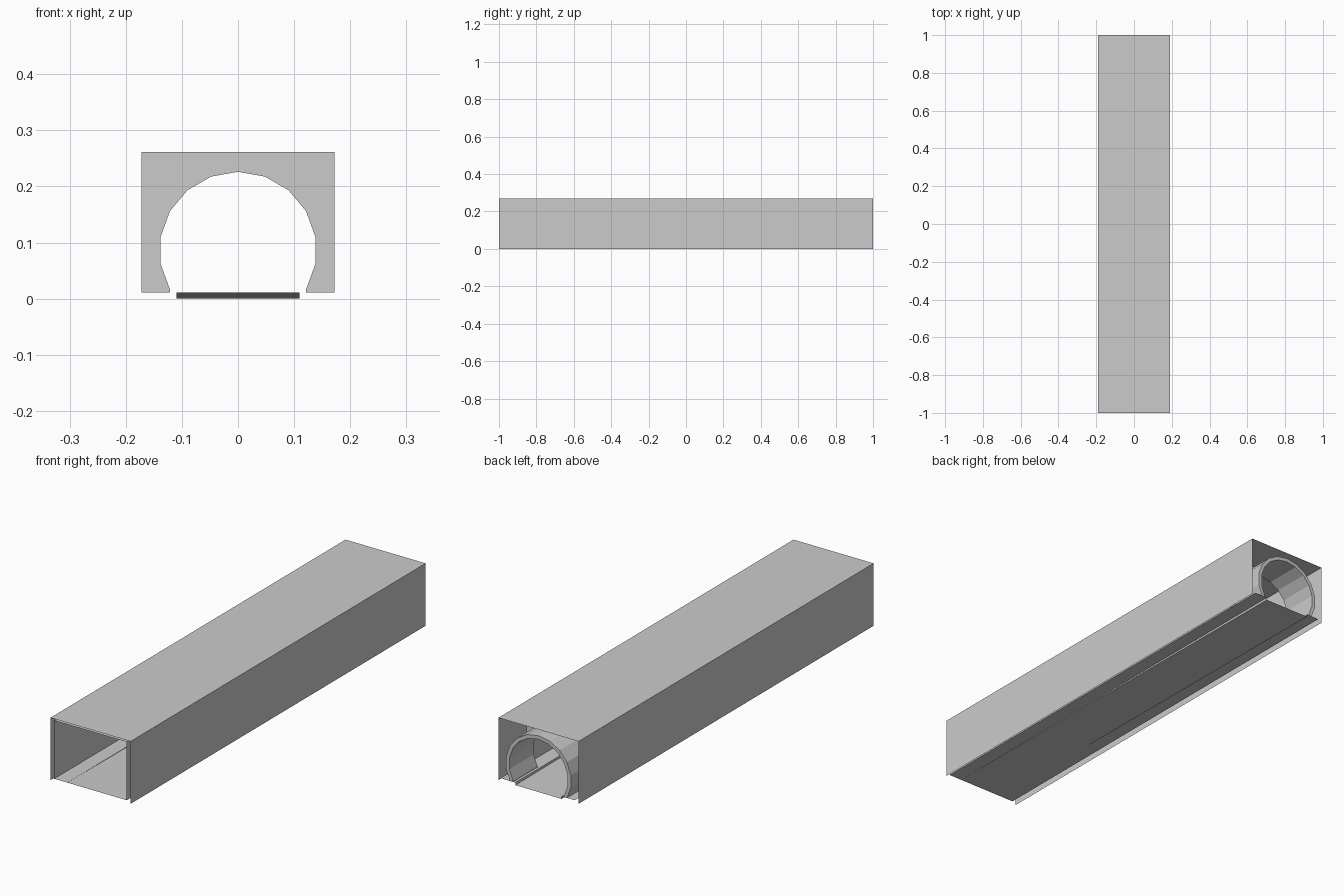
import bpy
from math import sin, cos, radians

if "Cube" in bpy.data.objects:
    bpy.data.objects.remove(bpy.data.objects["Cube"])

HW, TOP = 0.19, 0.268        # outer cover
IW, ITOP = 0.172, 0.261      # inner lining
FLOOR, TRACK = 0.011, 0.11   # floor height, half width of the channel
WALL_Y = 0.835               # arch wall position


def make(name, verts, faces):
    mesh = bpy.data.meshes.new(name)
    mesh.from_pydata(verts, [], faces)
    obj = bpy.data.objects.new(name, mesh)
    bpy.context.collection.objects.link(obj)
    return obj


def bridge(name, a, b):
    """Quads between two open rows of 3D points."""
    n = len(a)
    return make(name, a + b, [(i, i + 1, n + i + 1, n + i) for i in range(n - 1)])


def sweep(name, profile, y0, y1):
    """Open x/z profile pulled along y."""
    return bridge(name, [(x, y0, z) for x, z in profile], [(x, y1, z) for x, z in profile])


def arch(r, foot):
    """Part of an 18-sided circle, with short straight feet on the floor."""
    pts = [(r * sin(radians(a)), max(FLOOR, 0.086 + r * cos(radians(a))))
           for a in range(-120, 121, 20)]
    return [(-foot, FLOOR)] + pts + [(foot, FLOOR)]


def at(profile, y):
    return [(x, y, z) for x, z in profile]


# Outer cover and inner lining: thin sheets open at both ends
sweep("outer_cover", [(-HW, 0), (-HW, TOP), (HW, TOP), (HW, 0)], -1, 1)
sweep("inner_lining", [(IW, FLOOR), (IW, ITOP), (-IW, ITOP), (-IW, FLOOR)], -1, WALL_Y)

# Arched tube at the back end, with its rim
inner, outer = arch(0.14, 0.121), arch(0.156, 0.135)
sweep("tube_inside", inner[::-1], WALL_Y, 1)
sweep("tube_outside", outer, WALL_Y, 1)
bridge("tube_rim", at(outer, 1), at(inner, 1))

# Wall around the arch: one polygon with an open bottom
outline = [(IW, FLOOR), (IW, ITOP), (-IW, ITOP), (-IW, FLOOR)] + inner
make("arch_wall", at(outline, WALL_Y), [list(range(len(outline)))])

# Flat side floors and the channel edges that deepen towards the back
for s, side in ((-1, "left"), (1, "right")):
    xs = sorted((s * TRACK, s * IW))
    sweep(side + "_floor", [(xs[1], FLOOR), (xs[0], FLOOR)][::-1], -1, 1)
    edge = [(s * TRACK, -1, FLOOR), (s * TRACK, 1, FLOOR), (s * TRACK, 1, 0)]
    make(side + "_channel_edge", edge, [(0, 1, 2) if s < 0 else (2, 1, 0)])

# Sloping channel floor
make("channel_floor", [(-TRACK, -1, FLOOR), (TRACK, -1, FLOOR), (TRACK, 1, 0), (-TRACK, 1, 0)],
     [(0, 1, 2, 3)])
